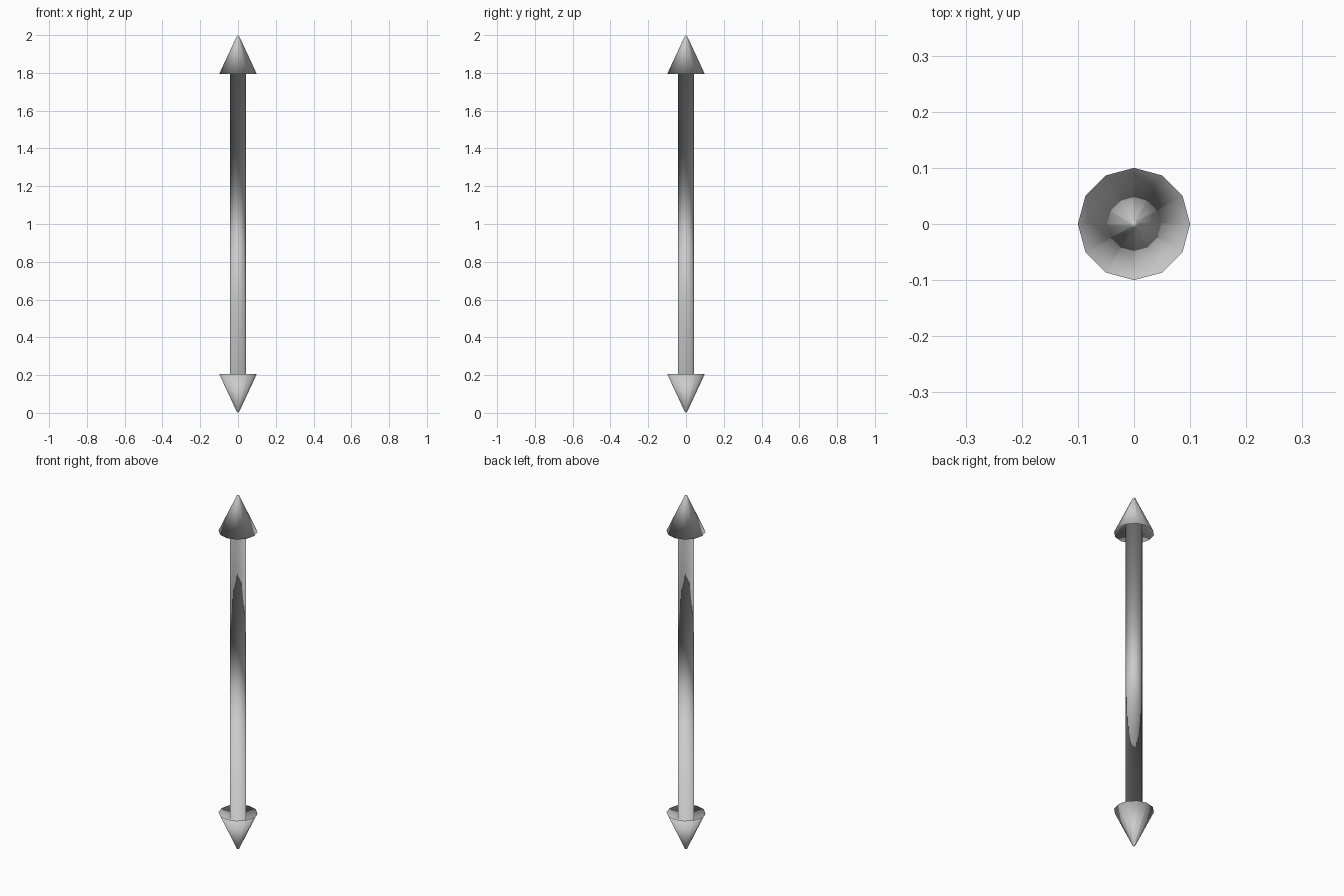
import bpy, bmesh
from math import cos, sin, tau

if "Cube" in bpy.data.objects:
    bpy.data.objects.remove(bpy.data.objects["Cube"])

SIDES = 12


def lathe(name, profile):
    """Turn a (radius, z) profile round z; radius 0 makes a tip."""
    bm = bmesh.new()
    rings = []
    for r, z in profile:
        n = SIDES if r > 0 else 1
        rings.append([bm.verts.new((r * cos(tau * i / SIDES), r * sin(tau * i / SIDES), z))
                      for i in range(n)])
    for a, b in zip(rings, rings[1:]):
        for i in range(SIDES):
            j = (i + 1) % SIDES
            if len(a) == 1:
                bm.faces.new((a[0], b[j], b[i]))
            elif len(b) == 1:
                bm.faces.new((a[i], a[j], b[0]))
            else:
                bm.faces.new((a[i], a[j], b[j], b[i]))
    bmesh.ops.recalc_face_normals(bm, faces=bm.faces)
    # The whole arrow is shaded smooth, even over its rims
    for f in bm.faces:
        f.smooth = True
    mesh = bpy.data.meshes.new(name)
    bm.to_mesh(mesh)
    bm.free()
    obj = bpy.data.objects.new(name, mesh)
    bpy.context.collection.objects.link(obj)
    return obj


# Upper half: shaft end, hollowed underside of the head, rim, blunt tip
upper = [(0.042, 1.838), (0.1, 1.793), (0.007, 1.993), (0, 2.0)]
# Lower half is the mirror image, from tip to shaft end
lower = [(r, 2 - z) for r, z in reversed(upper)]
lathe("double_headed_arrow", lower + upper)
